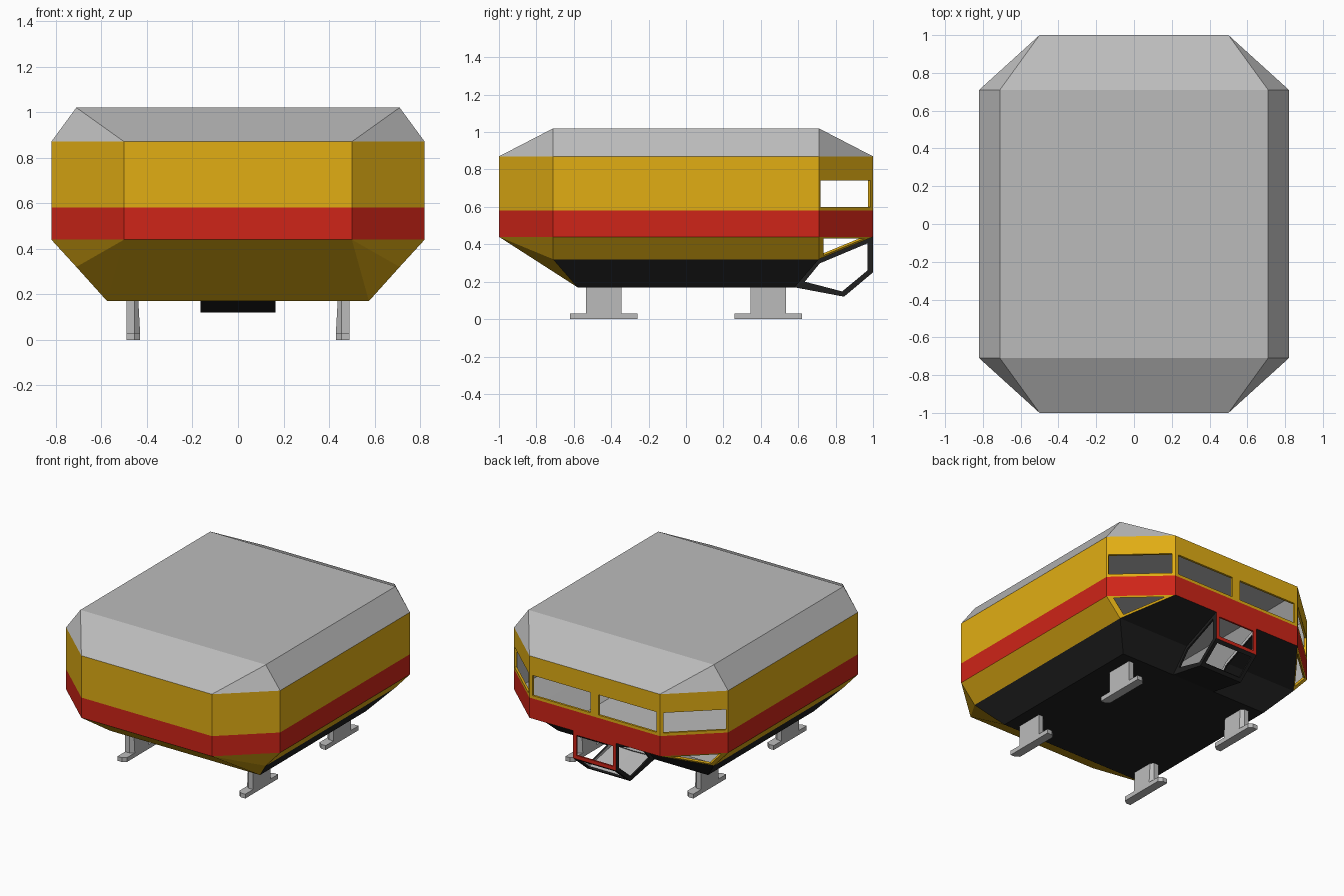
import bpy, bmesh
from mathutils import Vector

if "Cube" in bpy.data.objects:
    bpy.data.objects.remove(bpy.data.objects["Cube"])


def material(name, col):
    m = bpy.data.materials.new(name)
    m.diffuse_color = (*col, 1)
    m.use_nodes = True
    m.node_tree.nodes["Principled BSDF"].inputs["Base Color"].default_value = m.diffuse_color
    return m


YEL, RED, BLK, GRY = range(4)
MATS = [material("yellow", (0.75, 0.42, 0.007)), material("red", (0.62, 0.018, 0.009)),
        material("black", (0.014, 0.014, 0.014)), material("grey", (0.5, 0.5, 0.5))]


class Shell:
    """Collects outward-facing panels, then welds and thickens them inward."""

    def __init__(self, centre):
        self.bm, self.c = bmesh.new(), Vector(centre)

    def face(self, pts, mat, mirror=True):
        for s in ((1, -1) if mirror else (1,)):
            f = self.bm.faces.new([self.bm.verts.new((s * x, y, z)) for x, y, z in pts])
            f.material_index = mat
            f.normal_update()
            if f.normal.dot(f.calc_center_median() - self.c) < 0:
                f.normal_flip()

    def ring(self, outer, inner, mat, mirror=True):
        n = len(outer)
        for i in range(n):
            j = (i + 1) % n
            self.face([outer[i], outer[j], inner[j], inner[i]], mat, mirror)

    def finish(self, name, thick):
        bmesh.ops.remove_doubles(self.bm, verts=self.bm.verts, dist=1e-4)
        me = bpy.data.meshes.new(name)
        self.bm.to_mesh(me)
        self.bm.free()
        for m in MATS:
            me.materials.append(m)
        ob = bpy.data.objects.new(name, me)
        bpy.context.collection.objects.link(ob)
        sol = ob.modifiers.new("thickness", 'SOLIDIFY')
        sol.thickness, sol.offset = thick, -1
        sol.use_even_offset = True
        sol.material_offset = 3
        return ob


def wall(p, q, z0, z1):
    return [(*p, z0), (*q, z0), (*q, z1), (*p, z1)]


def lerp(p, q, t):
    return tuple(a + (b - a) * t for a, b in zip(p, q))


Z0, ZK, Z1, Z2, Z3, Z4 = 0.17, 0.32, 0.44, 0.58, 0.87, 1.02
W = 0.165                                   # half width of the pod
F, S, R, B = (0.5, -1), (0.82, -0.71), (0.82, 0.71), (0.5, 1)

# Cabin hull (right half, mirrored)
h = Shell((0, 0, 0.55))
for p, q in (((0, -1), F), (F, S), (S, R)):
    h.face(wall(p, q, Z1, Z2), RED)
    h.face(wall(p, q, Z2, Z3), YEL)
h.face(wall(R, B, Z1, Z2), RED)
h.face([(0, 1, Z1), (W, 1, Z1), (*B, Z1), (*B, Z2), (0, 1, Z2)], RED)

# Rear and rear-corner window walls
for p, q, t0, t1 in ((R, B, 0.03, 0.95), (B, (0, 1), 0.05, 0.94)):
    h.ring(wall(p, q, Z2, Z3), wall(lerp(p, q, t0), lerp(p, q, t1), 0.6, 0.74), YEL)

# Roof
T = 0.71
h.face([(0, -T, Z4), (T, -T, Z4), (T, T, Z4), (0, T, Z4)], GRY)
h.face([(*S, Z3), (*R, Z3), (T, T, Z4), (T, -T, Z4)], GRY)
for y, a, b in ((-1, F, S), (1, B, R)):
    h.face([(0, y, Z3), (*a, Z3), (T, y * T, Z4), (0, y * T, Z4)], GRY)
    h.face([(*a, Z3), (*b, Z3), (T, y * T, Z4)], GRY)

# Underside: flanks, front slope, split rear slope with pod opening
cf, cr, df, dr = (T, -T, ZK), (T, T, ZK), (0.575, -0.58, Z0), (0.575, 0.58, Z0)
h.face([(*S, Z1), (*R, Z1), cr, cf], YEL)
h.face([cf, cr, dr, df], BLK)
h.face([(0, -0.58, Z0), df, dr, (W, 0.58, Z0), (0, 0.58, Z0)], BLK)
h.face([(0, -1, Z1), (*F, Z1), df, (0, -0.58, Z0)], YEL)
h.face([(*F, Z1), (*S, Z1), cf], YEL)
h.face([(*F, Z1), cf, df], YEL)
h.face([(W, 0.58, Z0), dr, cr, (W, T, ZK)], BLK)
h.face([(W, T, ZK), cr, (*B, Z1), (W, 1, Z1)], BLK)
tri = [(*B, Z1), (*R, Z1), cr]
mid = tuple(sum(v) / 3 for v in zip(*tri))
h.ring(tri, [lerp(p, mid, 0.25) for p in tri], YEL)
h.finish("cabin_hull", 0.015)

# Lookout pod under the rear
g = Shell((0, 0.83, 0.27))
side = [(0.58, Z0), (0.845, 0.12), (1, 0.25), (1, Z1), (T, ZK)]
hole = [(0.635, 0.2), (0.835, 0.148), (0.97, 0.26), (0.97, 0.405), (0.715, 0.298)]
g.ring([(W, *p) for p in side], [(W, *p) for p in hole], BLK)
g.face([(0, *side[0]), (W, *side[0]), (W, *side[1]), (0, *side[1])], BLK)
for a, b, m in ((side[1], side[2], BLK), (side[2], side[3], RED)):
    lo, hi = lerp(a, b, 0.13), lerp(a, b, 0.87)
    w = W - 0.025
    g.ring([(-W, *a), (W, *a), (W, *b), (-W, *b)],
           [(-w, *lo), (w, *lo), (w, *hi), (-w, *hi)], m, mirror=False)
g.finish("lookout_pod", 0.012)


def prism(name, plan, z0, z1, shift=0.0):
    """Vertical prism; inner points move outward by shift at the top."""
    bm = bmesh.new()
    lo = [bm.verts.new((x, y, z0)) for x, y in plan]
    hi = [bm.verts.new((x + (shift if abs(x) < 0.45 else 0) * (1 if x > 0 else -1), y, z1))
          for x, y in plan]
    bm.faces.new(lo)
    bm.faces.new(hi)
    n = len(plan)
    for i in range(n):
        j = (i + 1) % n
        bm.faces.new([lo[i], lo[j], hi[j], hi[i]])
    bmesh.ops.recalc_face_normals(bm, faces=bm.faces)
    me = bpy.data.meshes.new(name)
    bm.to_mesh(me)
    bm.free()
    me.materials.append(MATS[GRY])
    bpy.context.collection.objects.link(bpy.data.objects.new(name, me))


# Landing legs and feet
for s, sn in ((1, "right"), (-1, "left")):
    for y, yn in ((-0.44, "front"), (0.44, "rear")):
        for part, hl, cut, z0, z1, sh in (("foot", 0.18, 0.02, 0, 0.03, 0),
                                          ("leg", 0.095, 0.02, 0.03, 0.175, 0.008)):
            plan = [(s * 0.49, y - hl), (s * 0.49, y + hl), (s * 0.455, y + hl),
                    (s * 0.43, y + hl - cut), (s * 0.43, y - hl + cut), (s * 0.455, y - hl)]
            prism(f"{yn}_{sn}_{part}", plan, z0, z1, sh)
